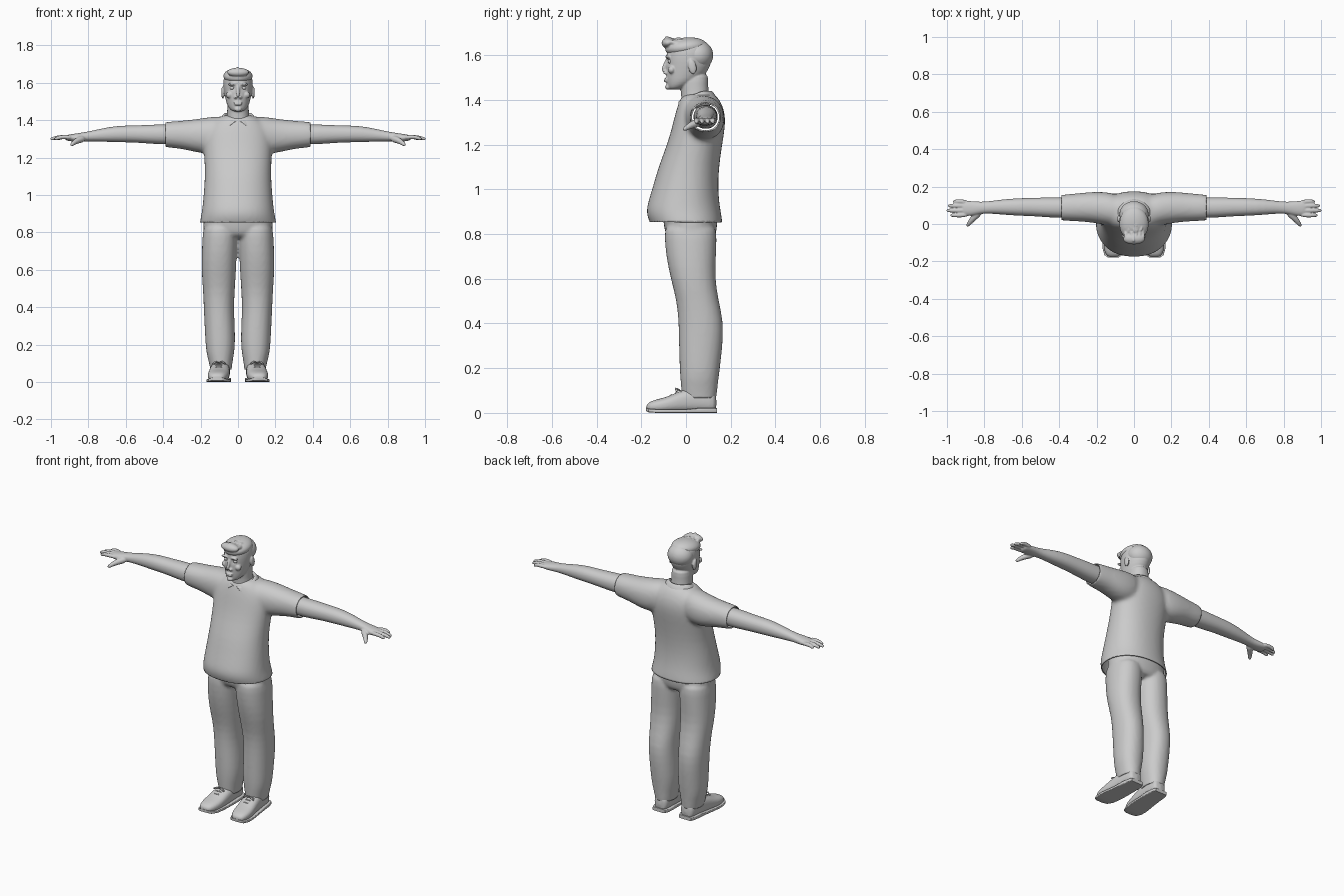
import bpy, bmesh, math, random
from mathutils import Vector, Matrix

if "Cube" in bpy.data.objects:
    bpy.data.objects.remove(bpy.data.objects["Cube"])

random.seed(4)


def loft(bm, axis, sections, n=24, p=2.2):
    """Skin rings (t, u0, u1, v0, v1) along an axis; u, v are the other two axes in order."""
    rings = []
    for t, u0, u1, v0, v1 in sections:
        ring = []
        for i in range(n):
            a = 2 * math.pi * (i + 0.5) / n
            c, s = math.cos(a), math.sin(a)
            u = (u0 + u1) / 2 + (u1 - u0) / 2 * math.copysign(abs(c) ** (2 / p), c)
            v = (v0 + v1) / 2 + (v1 - v0) / 2 * math.copysign(abs(s) ** (2 / p), s)
            co = {'x': (t, u, v), 'y': (u, t, v), 'z': (u, v, t)}[axis]
            ring.append(bm.verts.new(co))
        rings.append(ring)
    skin(bm, rings)


def skin(bm, rings):
    n = len(rings[0])
    for a, b in zip(rings, rings[1:]):
        for i in range(n):
            bm.faces.new((a[i], a[(i + 1) % n], b[(i + 1) % n], b[i]))
    bm.faces.new(rings[0][::-1])
    bm.faces.new(rings[-1])


def tube(bm, pts, n=10):
    """Round tapered tube through (x, y, z, radius) points."""
    rings = []
    for k, q in enumerate(pts):
        d = Vector(pts[min(k + 1, len(pts) - 1)][:3]) - Vector(pts[max(k - 1, 0)][:3])
        rot = d.to_track_quat('Z', 'Y')
        rings.append([bm.verts.new(Vector(q[:3]) + rot @ Vector(
            (q[3] * math.cos(2 * math.pi * i / n), q[3] * math.sin(2 * math.pi * i / n), 0)))
            for i in range(n)])
    skin(bm, rings)


def blob(bm, co, r, rx=0.0):
    m = Matrix.Translation(co) @ Matrix.Rotation(rx, 4, 'X') @ Matrix.Diagonal((*r, 1))
    bmesh.ops.create_uvsphere(bm, u_segments=20, v_segments=12, radius=1, matrix=m)


def add(name, bm):
    bmesh.ops.recalc_face_normals(bm, faces=bm.faces)
    me = bpy.data.meshes.new(name)
    bm.to_mesh(me)
    bm.free()
    for f in me.polygons:
        f.use_smooth = True
    ob = bpy.data.objects.new(name, me)
    bpy.context.collection.objects.link(ob)
    return ob


def mirror(ob):
    ob.modifiers.new("mirror", 'MIRROR')


def fuse(name, bm, voxel, smooth=4, cuts=(), dents=()):
    """Blend overlapping solids into one smooth skin, then trim open ends and press dents."""
    ob = add(name, bm)
    ob.modifiers.new("sub", 'SUBSURF').levels = 1
    rm = ob.modifiers.new("remesh", 'REMESH')
    rm.mode, rm.voxel_size, rm.use_smooth_shade = 'VOXEL', voxel, True
    sm = ob.modifiers.new("smooth", 'SMOOTH')
    sm.factor, sm.iterations = 0.5, smooth
    dg = bpy.context.evaluated_depsgraph_get()
    me = bpy.data.meshes.new_from_object(ob.evaluated_get(dg))
    ob.modifiers.clear()
    bm = bmesh.new()
    bm.from_mesh(me)
    for co, no in cuts:
        bmesh.ops.bisect_plane(bm, geom=bm.verts[:] + bm.edges[:] + bm.faces[:],
                               plane_co=co, plane_no=no, clear_outer=True)
    for co, r, depth in dents:
        for v in bm.verts:
            v.co.y += depth * math.exp(-((v.co - Vector(co)).length / r) ** 2)
    for f in bm.faces:
        f.smooth = True
    bm.to_mesh(ob.data)
    bm.free()
    return ob


def thicken(ob, t):
    s = ob.modifiers.new("thickness", 'SOLIDIFY')
    s.thickness, s.offset = t, -1


# Shirt: body and two sleeves blended, open at the hem and cuffs
bm = bmesh.new()
loft(bm, 'z', [(z, -x, x, y0, y1) for z, x, y0, y1 in (
    (.78, .212, -.13, .165), (.85, .207, -.162, .165), (.895, .196, -.182, .157),
    (.95, .189, -.168, .148), (1.02, .183, -.146, .144), (1.1, .177, -.124, .148),
    (1.2, .18, -.085, .162), (1.28, .187, -.062, .176), (1.34, .178, -.048, .176),
    (1.385, .15, -.034, .16), (1.415, .105, -.022, .14), (1.43, .075, .0, .12))], n=32)
for s in (1, -1):
    loft(bm, 'x', [(s * x, y0, y1, z0, z1) for x, y0, y1, z0, z1 in (
        (.06, -.02, .15, 1.24, 1.425), (.13, -.012, .17, 1.22, 1.42), (.2, .004, .174, 1.222, 1.41),
        (.27, .012, .168, 1.24, 1.4), (.34, .016, .16, 1.252, 1.394), (.44, .018, .156, 1.256, 1.39))])
shirt = fuse("shirt", bm, .011, 7, [((0, 0, .853), (0, 0, -1)), ((.387, 0, 0), (1, 0, 0)),
                                    ((-.387, 0, 0), (-1, 0, 0))])
thicken(shirt, .006)

# Collar: folded band around the neck with two front points
bm = bmesh.new()
rows = []
for i in range(15):
    k = i / 14
    row = []
    for start, rx, ry, cy, dz in ((10, .064, .062, .04, -.03), (6, .07, .07, .04, .004),
                                  (12, .085, .08, .043, -.008), (27, .102, .094, .045, -.034)):
        a = math.radians(start + (180 - start) * k)
        z = 1.398 + .045 * min(1, (1 - math.cos(a)) / 1.4) + dz
        row.append(bm.verts.new((rx * math.sin(a), cy - ry * math.cos(a), z)))
    rows.append(row)
for a, b in zip(rows, rows[1:]):
    for j in range(3):
        bm.faces.new((a[j], a[j + 1], b[j + 1], b[j]))
collar = add("collar", bm)
mirror(collar)
thicken(collar, .005)
collar.modifiers.new("sub", 'SUBSURF').levels = 1

# Trousers: hips and two legs blended, open at the ankles
bm = bmesh.new()
loft(bm, 'z', [(z, -x, x, y0, y1) for z, x, y0, y1 in (
    (.765, .16, -.06, .11), (.79, .184, -.092, .134), (.84, .188, -.1, .142),
    (.9, .182, -.108, .14), (.96, .172, -.1, .13))])
for s in (1, -1):
    loft(bm, 'z', [(z, s * x0, s * x1, y0, y1) for z, x0, x1, y0, y1 in (
        (.02, .035, .145, -.014, .135), (.09, .033, .15, -.02, .138), (.15, .02, .17, -.026, .146),
        (.22, .014, .175, -.03, .155), (.32, .018, .18, -.032, .166), (.41, .022, .184, -.034, .168),
        (.5, .016, .188, -.042, .147), (.6, .01, .196, -.069, .13), (.7, .005, .194, -.09, .135),
        (.78, .0, .19, -.096, .138), (.86, .0, .185, -.1, .138))])
trousers = fuse("trousers", bm, .01, 4, [((0, 0, .066), (0, 0, -1))])
thicken(trousers, .006)

# Arms and hands: forearm, palm, four fingers and thumb blended
bm = bmesh.new()
loft(bm, 'x', [(.3, .035, .142, 1.27, 1.378), (.39, .032, .142, 1.27, 1.378),
               (.47, .036, .142, 1.274, 1.376), (.54, .042, .14, 1.28, 1.372),
               (.62, .044, .138, 1.282, 1.372), (.7, .05, .132, 1.284, 1.362),
               (.77, .056, .122, 1.287, 1.346), (.82, .055, .118, 1.287, 1.336),
               (.86, .044, .122, 1.285, 1.33), (.9, .042, .124, 1.287, 1.324),
               (.925, .05, .12, 1.292, 1.32)])
for y, tip in ((.05, .982), (.073, 1.004), (.096, .995), (.117, .968)):
    ym = y + (y - .083) * .1
    tube(bm, [(.885, y, 1.307, .0125), (.93, ym, 1.311, .0125),
              ((.93 + tip) / 2, ym, 1.308, .0115), (tip - .006, ym, 1.3, .0095), (tip, ym, 1.299, .006)])
tube(bm, [(.82, .068, 1.305, .02), (.85, .042, 1.295, .02), (.872, .016, 1.284, .0145),
          (.886, -.003, 1.272, .0115), (.893, -.013, 1.265, .007)])
arm = fuse("arm", bm, .0045, 2, [((.33, 0, 0), (-1, 0, 0))])
mirror(arm)

# Head: skull, jaw, neck, nose, brows, lips, chin and ears blended
bm = bmesh.new()
loft(bm, 'z', [(z, -x, x, y0, y1) for z, x, y0, y1 in (
    (1.36, .075, -.02, .12), (1.4, .062, -.022, .108), (1.44, .058, -.022, .1),
    (1.48, .058, -.03, .1), (1.53, .055, -.03, .1))])
loft(bm, 'z', [(z, -x, x, y0, y1) for z, x, y0, y1 in (
    (1.445, .022, -.075, -.03), (1.455, .042, -.083, .0), (1.48, .059, -.087, .05),
    (1.51, .067, -.09, .085), (1.55, .075, -.09, .11), (1.59, .08, -.09, .118),
    (1.63, .078, -.084, .112), (1.66, .062, -.066, .094), (1.68, .03, -.03, .05))], p=2.0)
blob(bm, (0, -.082, 1.458), (.02, .012, .013))
blob(bm, (0, -.092, 1.484), (.022, .007, .005))
blob(bm, (0, -.09, 1.494), (.024, .008, .005))
tube(bm, [(0, -.084, 1.585, .009), (0, -.094, 1.555, .009), (0, -.104, 1.528, .011), (0, -.103, 1.519, .009)])
for s in (1, -1):
    blob(bm, (s * .013, -.091, 1.522), (.009, .011, .008))
    blob(bm, (s * .032, -.083, 1.592), (.024, .011, .008))
    blob(bm, (s * .045, -.064, 1.535), (.02, .017, .018))
    blob(bm, (s * .081, .028, 1.548), (.009, .019, .034), .2)
head = fuse("head", bm, .0042, 3, dents=[((s * .031, -.088, 1.573), .015, .009) for s in (1, -1)])

# Eyes
bm = bmesh.new()
blob(bm, (.031, -.069, 1.572), (.0125, .0125, .0105))
mirror(add("eye", bm))

# Hair: cap over the crown with a swept-up front made of tufts
bm = bmesh.new()
blob(bm, (0, .0, 1.636), (.08, .096, .043), .12)
blob(bm, (0, -.08, 1.656), (.06, .03, .024), .2)
for i in range(34):
    x, y = random.uniform(-.05, .05), random.uniform(-.085, .04)
    z = 1.672 - abs(x) * .28 - max(0, y) * .25
    h = random.uniform(.002, .012)
    tube(bm, [(x * 1.05, y + .028, z - .012, .009), (x, y, z + h * .4, .01), (x * .95, y - .024, z + h, .004)], 8)
hair = fuse("hair", bm, .0042, 1)

# Short hair at the back and sides
bm = bmesh.new()
blob(bm, (0, .052, 1.6), (.08, .072, .068))
fuse("back_hair", bm, .006, 2)

# Shoes: upper and laces
upper = [(-.178, .09, .132, .012, .034), (-.165, .07, .152, .004, .05), (-.13, .054, .162, 0, .061),
         (-.09, .047, .163, 0, .07), (-.045, .044, .157, 0, .09), (0, .043, .15, 0, .11),
         (.06, .042, .143, 0, .118), (.11, .044, .138, 0, .108), (.138, .055, .127, 0, .09)]
bm = bmesh.new()
loft(bm, 'y', upper, p=2.5)
mirror(fuse("shoe", bm, .005, 2))

bm = bmesh.new()
for y, z in ((-.065, .08), (-.045, .09), (-.025, .1)):
    tube(bm, [(.074, y + .006, z - .012, .004), (.09, y, z, .004), (.115, y, z, .004), (.131, y + .006, z - .012, .004)], 8)
for s in (1, -1):
    tube(bm, [(.102, -.03, .102, .004), (.102 + s * .018, -.045, .108, .005), (.102 + s * .036, -.042, .096, .004)], 8)
mirror(add("laces", bm))

# Soles: flat slab slightly wider than the upper, with a raised toe
bm = bmesh.new()
loft(bm, 'y', [(y * 1.01, x0 - .006, x1 + .006, max(0, z0 * .7), z0 * .7 + (.022 if y > .03 else .016))
               for y, x0, x1, z0, z1 in upper], p=8)
sole = add("sole", bm)
mirror(sole)
for o in bpy.context.scene.objects:
    o.select_set(o == sole)
bpy.context.view_layer.objects.active = sole
bpy.ops.object.shade_smooth_by_angle(angle=math.radians(40))
